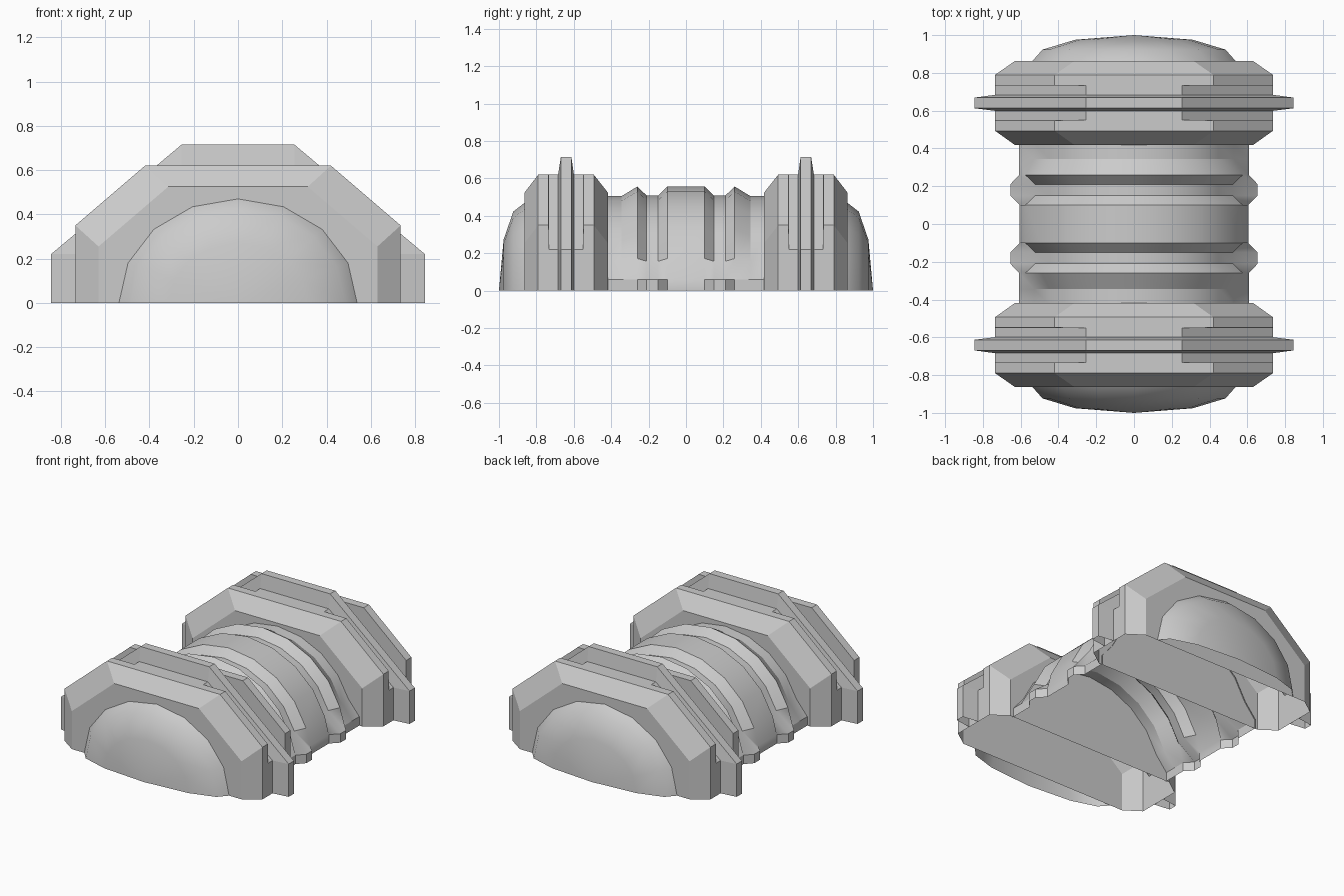
import bpy, bmesh
from math import sin, cos, pi, radians

if "Cube" in bpy.data.objects:
    bpy.data.objects.remove(bpy.data.objects["Cube"])


def loft(name, stations, caps=False, mirror=False, smooth=None):
    """Skin open cross-sections; stations = [(y, [(x, z), ...]), ...]. Underside stays open."""
    bm = bmesh.new()
    rings = [[bm.verts.new((x, y, z)) for x, z in pts] for y, pts in stations]
    for a, b in zip(rings, rings[1:]):
        for i in range(len(a) - 1):
            bm.faces.new((a[i], a[i + 1], b[i + 1], b[i]))
    if caps:
        bm.faces.new(rings[0])
        bm.faces.new(rings[-1][::-1])
    bmesh.ops.remove_doubles(bm, verts=bm.verts[:], dist=1e-5)
    bmesh.ops.recalc_face_normals(bm, faces=bm.faces[:])
    # make the normals point away from the inside
    bm.normal_update()
    if max(bm.faces, key=lambda f: f.calc_center_median().z).normal.z < 0:
        bmesh.ops.reverse_faces(bm, faces=bm.faces[:])
    me = bpy.data.meshes.new(name)
    bm.to_mesh(me)
    bm.free()
    ob = bpy.data.objects.new(name, me)
    bpy.context.collection.objects.link(ob)
    if mirror:
        m = ob.modifiers.new("mirror", 'MIRROR')
        m.use_axis = (False, True, False)
        m.use_mirror_merge = False
    if smooth:
        bpy.ops.object.select_all(action='DESELECT')
        ob.select_set(True)
        bpy.context.view_layer.objects.active = ob
        bpy.ops.object.shade_smooth_by_angle(angle=radians(smooth))
    return ob


def hexa(w, h, tw, th):
    """Half-hexagon arch: side at w up to h, then sloping to the top tw, th."""
    return [(w, 0), (w, h), (tw, th), (-tw, th), (-w, h), (-w, 0)]


def arch(rx, rz, foot):
    """Round arch standing on short vertical feet."""
    arc = [(rx * cos(a), rz * sin(a))
           for a in (radians(18 + 18 * i) for i in range(9))]
    return [(foot, 0), (foot, 0.06)] + arc + [(-foot, 0.06), (-foot, 0)]


# Ribbed middle barrel
half = [(0.10, arch(0.605, 0.557, 0.605)),
        (0.15, arch(0.55, 0.508, 0.655)),
        (0.21, arch(0.55, 0.508, 0.655)),
        (0.26, arch(0.605, 0.557, 0.608)),
        (0.345, arch(0.555, 0.505, 0.608)),
        (0.425, arch(0.555, 0.505, 0.608))]
loft("ribbed_barrel", [(-y, p) for y, p in reversed(half)] + half, smooth=30)

# End collars with grooves cut over the sloping shoulders
small = hexa(0.63, 0.255, 0.315, 0.525)
big = hexa(0.735, 0.35, 0.42, 0.62)
core = hexa(0.735, 0.22, 0.255, 0.62)
loft("collar", [(0.418, small), (0.493, big), (0.549, big), (0.55, core),
                (0.733, core), (0.734, big), (0.79, big), (0.863, small)],
     caps=True, mirror=True)

# Thin raised fins around the collars
rim = hexa(0.845, 0.22, 0.255, 0.715)
loft("collar_fin", [(0.599, core), (0.613, rim), (0.669, rim), (0.684, core)], mirror=True)

# Domed end caps
rings = []
for k, d in ((1, 0), (0.9, 0.44), (0.58, 0.82), (0, 1)):
    rings.append((0.863 + 0.137 * d,
                  [(0.538 * k * cos(pi * i / 8), 0.47 * k * sin(pi * i / 8)) for i in range(9)]))
loft("end_dome", rings, mirror=True, smooth=45)
